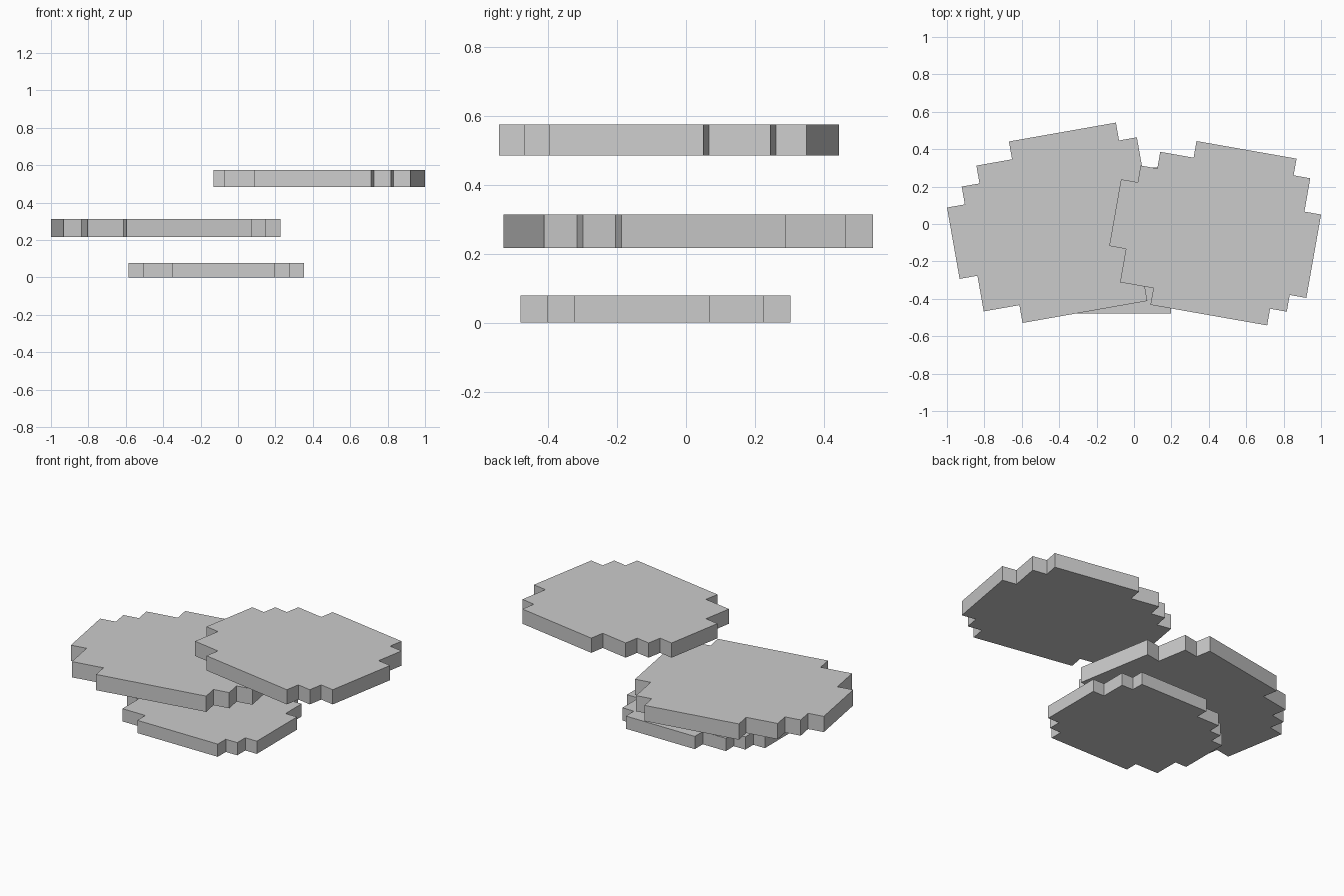
import bpy, bmesh
from mathutils import Matrix, Vector
from math import radians

if "Cube" in bpy.data.objects:
    bpy.data.objects.remove(bpy.data.objects["Cube"])

# Stepped outline in whole cells, alternating horizontal / vertical moves
MOVES = [7, 1, 1, 1, 1, 5, -1, 2, -1, 1, -6, -1, -2, -1, -1, -1, -1, -4, 1, -2, 2, -1]


def outline():
    p, pts = [0, 0], []
    for k, step in enumerate(MOVES):
        pts.append(tuple(p))
        p[k % 2] += step
    return pts


def plate(name, corner, cell, angle):
    # Extrude the outline by one cell, then scale, turn and place it
    bm = bmesh.new()
    face = bm.faces.new([bm.verts.new((x, y, 0)) for x, y in outline()])
    ext = bmesh.ops.extrude_face_region(bm, geom=[face], use_keep_orig=True)
    top = [v for v in ext["geom"] if isinstance(v, bmesh.types.BMVert)]
    bmesh.ops.translate(bm, verts=top, vec=(0, 0, 1))
    bmesh.ops.recalc_face_normals(bm, faces=bm.faces)
    bm.transform(Matrix.Translation(Vector(corner))
                 @ Matrix.Rotation(radians(angle), 4, 'Z')
                 @ Matrix.Scale(cell, 4))
    mesh = bpy.data.meshes.new(name)
    bm.to_mesh(mesh)
    bm.free()
    obj = bpy.data.objects.new(name, mesh)
    bpy.context.collection.objects.link(obj)


# Three floating plates, each a size and a turn of the same shape
plate("lower_plate", (-0.350, -0.479, 0.0), 0.0782, 0)
plate("middle_plate", (-0.596, -0.529, 0.217), 0.0968, 10)
plate("upper_plate", (0.088, -0.432, 0.484), 0.0905, -10)
